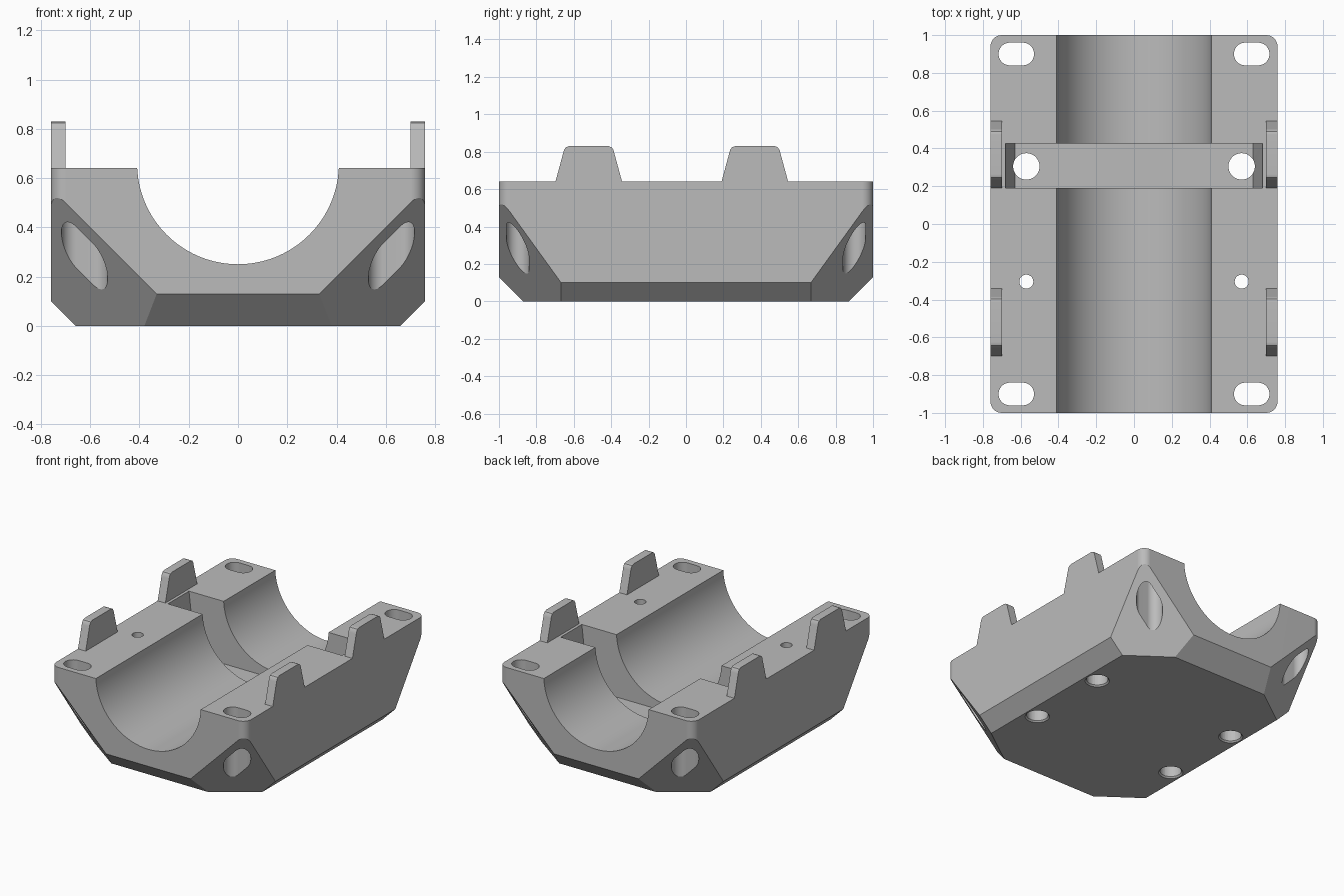
import bpy, bmesh
from math import cos, sin, pi, radians
from mathutils import Vector

if "Cube" in bpy.data.objects:
    bpy.data.objects.remove(bpy.data.objects["Cube"])

grey = bpy.data.materials.new("plain grey")
grey.use_nodes = True
COLOUR = (0.5, 0.5, 0.5, 1)
grey.diffuse_color = COLOUR
grey.node_tree.nodes["Principled BSDF"].inputs["Base Color"].default_value = COLOUR

HALF_W, HALF_L, TOP = 0.76, 1.0, 0.64


def rounded(cx, cy, hx, hy, r, n=16):
    """Rounded rectangle outline; a circle when hx = hy = r."""
    pts = []
    for q, (sx, sy) in enumerate([(1, 1), (-1, 1), (-1, -1), (1, -1)]):
        for i in range(n + 1):
            a = (q + i / n) * pi / 2
            pts.append((cx + sx * (hx - r) + r * cos(a), cy + sy * (hy - r) + r * sin(a)))
    return pts


def prism(name, pts, axis, lo, hi):
    """Extrude a 2D outline along x, y or z."""
    place = {"x": lambda a, b: (lo, a, b), "y": lambda a, b: (a, lo, b), "z": lambda a, b: (a, b, lo)}[axis]
    bm = bmesh.new()
    verts = [bm.verts.new(place(a, b)) for a, b in pts]
    face = bm.faces.new(verts)
    out = bmesh.ops.extrude_face_region(bm, geom=[face])
    step = Vector([(hi - lo) * (axis == k) for k in "xyz"])
    bmesh.ops.translate(bm, vec=step, verts=[v for v in out["geom"] if isinstance(v, bmesh.types.BMVert)])
    bmesh.ops.remove_doubles(bm, verts=bm.verts, dist=1e-5)
    bmesh.ops.recalc_face_normals(bm, faces=bm.faces)
    mesh = bpy.data.meshes.new(name)
    bm.to_mesh(mesh)
    bm.free()
    mesh.materials.append(grey)
    obj = bpy.data.objects.new(name, mesh)
    bpy.context.collection.objects.link(obj)
    return obj


def activate(obj):
    bpy.ops.object.select_all(action="DESELECT")
    obj.select_set(True)
    bpy.context.view_layer.objects.active = obj


def carve(obj, cutter):
    """Subtract a cutter and remove it."""
    cutter.hide_render = True
    mod = obj.modifiers.new("cut", "BOOLEAN")
    mod.operation, mod.solver, mod.object = "DIFFERENCE", "EXACT", cutter
    activate(obj)
    bpy.ops.object.modifier_apply(modifier=mod.name)
    bpy.data.objects.remove(cutter)


def smooth(obj):
    activate(obj)
    bpy.ops.object.shade_smooth_by_angle(angle=radians(30))
    mod = obj.modifiers.new("flat_normals", "WEIGHTED_NORMAL")
    mod.keep_sharp = True


# Cradle block with rounded upright corners
body = prism("cradle_body", rounded(0, 0, HALF_W, HALF_L, 0.06, 8), "z", 0, TOP)

# Slice off the lower side edges, end edges and corners
bm = bmesh.new()
bm.from_mesh(body.data)
planes = []
for s in (1, -1):
    planes.append(((s * 0.66, 0, 0), (s, 0, -1)))
    planes.append(((0, s * 0.87, 0), (0, s, -1)))
    for t in (1, -1):
        planes.append(((s * 0.33, t, 0.13), (s, t * 1.385, -1)))
for co, no in planes:
    bmesh.ops.bisect_plane(bm, geom=bm.verts[:] + bm.edges[:] + bm.faces[:], dist=1e-5,
                           plane_co=co, plane_no=no, clear_outer=True)
    bmesh.ops.holes_fill(bm, edges=[e for e in bm.edges if e.is_boundary], sides=0)
bmesh.ops.recalc_face_normals(bm, faces=bm.faces)
bm.to_mesh(body.data)
bm.free()

# Half-round bore and cross slot
carve(body, prism("bore_cutter", rounded(0, 0.66, 0.41, 0.41, 0.41, 20), "y", -1.2, 1.2))
slot = [(-0.63, 0.2), (0.63, 0.2), (0.68, TOP), (0.68, 0.8), (-0.68, 0.8), (-0.68, TOP)]
carve(body, prism("slot_cutter", slot, "y", 0.19, 0.425))

for s in (1, -1):
    # Long mounting holes in the corners
    for t in (1, -1):
        carve(body, prism("corner_cutter", rounded(s * 0.623, t * 0.9, 0.094, 0.06, 0.06), "z", -0.1, 0.9))
    # Bolt holes, narrow at the top of the front pair
    for y, depth in ((0.305, 0.3), (-0.305, 0.25)):
        carve(body, prism("bolt_cutter", rounded(s * 0.57, y, 0.07, 0.07, 0.07, 10), "z", -0.1, depth))
        bpy.ops.mesh.primitive_cone_add(vertices=40, radius1=0.095, radius2=0.065, depth=0.03,
                                        location=(s * 0.57, y, 0))
        carve(body, bpy.context.object)
    carve(body, prism("pin_cutter", rounded(s * 0.57, -0.305, 0.037, 0.037, 0.037, 8), "z", 0.1, 0.9))
smooth(body)

# Tapered locating tabs on both sides
for side, s in (("left", 1), ("right", -1)):
    for end, y in (("front", -0.52), ("back", 0.368)):
        half = [(0.178, TOP), (0.136, 0.795), (0.132, 0.81), (0.122, 0.824), (0.105, 0.83)]
        outline = [(y + a, z) for a, z in half] + [(y - a, z) for a, z in reversed(half)]
        tab = prism(f"{end}_{side}_tab", outline, "x", *sorted((s * 0.70, s * HALF_W)))
        smooth(tab)
